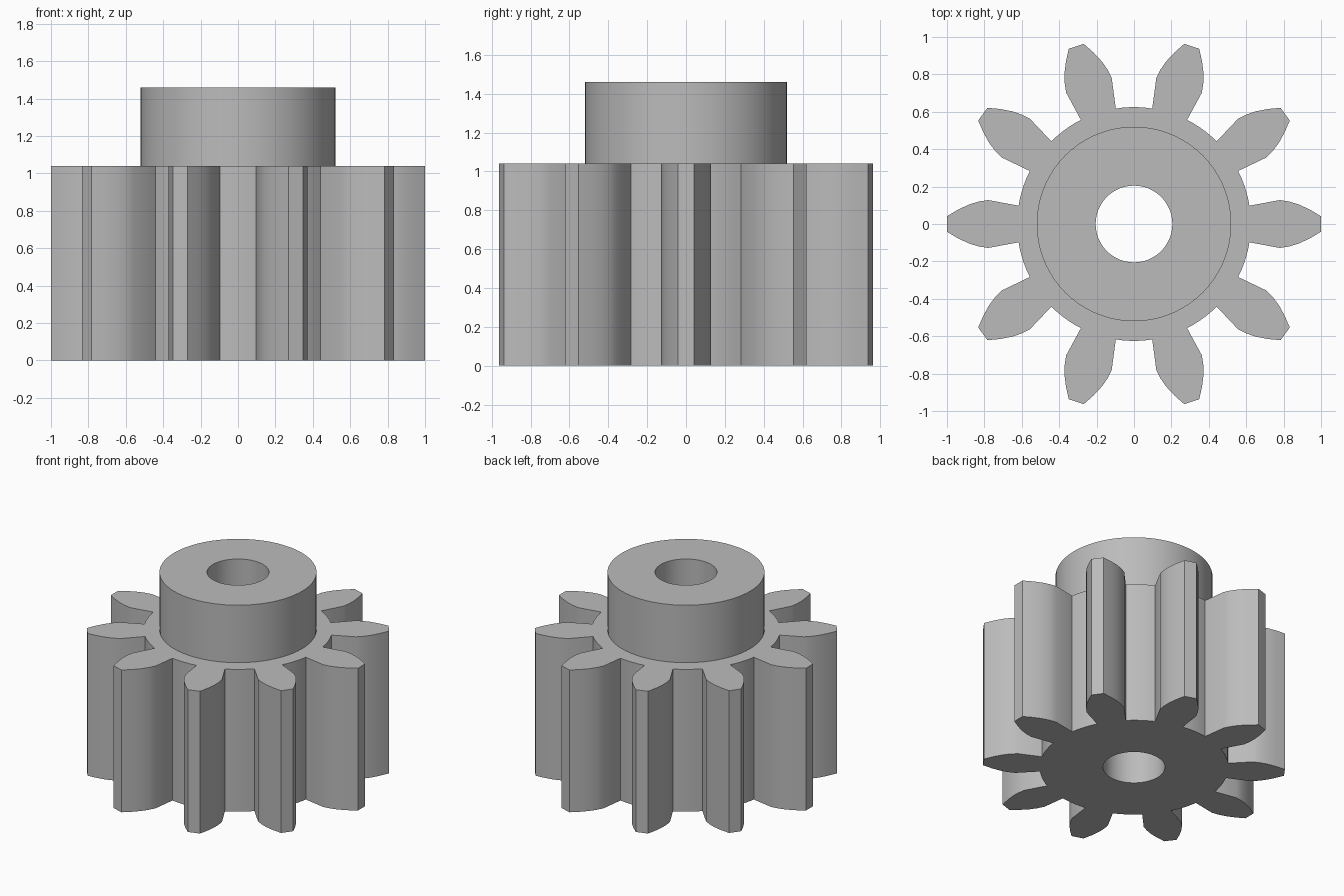
import bpy, bmesh
from math import cos, sin, pi, radians, atan2, hypot

cube = bpy.data.objects.get("Cube")
if cube:
    bpy.data.objects.remove(cube, do_unlink=True)

TEETH = 10
ROOT_R, HUB_R, BORE_R = 0.625, 0.52, 0.205
GEAR_H, TOTAL_H = 1.04, 1.46
# Half of one tooth flank: distance outwards, half width
FLANK = [(0.617, 0.098), (0.78, 0.128), (0.83, 0.12), (0.88, 0.105), (0.94, 0.077), (0.999, 0.042)]


def circle(radius, count=72):
    return [(radius * cos(2 * pi * i / count), radius * sin(2 * pi * i / count)) for i in range(count)]


def gear_outline():
    tooth = [(r, -w) for r, w in FLANK] + [(r, w) for r, w in reversed(FLANK)]
    edge_angle = atan2(FLANK[0][1], FLANK[0][0])
    gap = 2 * pi / TEETH - 2 * edge_angle
    # Root arc between this tooth and the next
    for i in range(1, 5):
        a = edge_angle + gap * i / 5
        tooth.append((ROOT_R * cos(a), ROOT_R * sin(a)))
    points = []
    for t in range(TEETH):
        c, s = cos(2 * pi * t / TEETH), sin(2 * pi * t / TEETH)
        points += [(x * c - y * s, x * s + y * c) for x, y in tooth]
    return points


def add_loop(bm, points, z):
    verts = [bm.verts.new((x, y, z)) for x, y in points]
    edges = [bm.edges.new((verts[i - 1], verts[i])) for i in range(len(verts))]
    return verts, edges


def wall(bm, low, high):
    for i in range(len(low)):
        bm.faces.new((low[i - 1], low[i], high[i], high[i - 1]))


def cap(bm, outer, inner):
    bmesh.ops.triangle_fill(bm, use_beauty=True, edges=outer + inner)


# Toothed body, raised hub and through bore as one closed solid
bm = bmesh.new()
gear, hub, bore = gear_outline(), circle(HUB_R), circle(BORE_R)
gear_low, gear_low_e = add_loop(bm, gear, 0)
gear_high, gear_high_e = add_loop(bm, gear, GEAR_H)
hub_low, hub_low_e = add_loop(bm, hub, GEAR_H)
hub_high, hub_high_e = add_loop(bm, hub, TOTAL_H)
bore_low, bore_low_e = add_loop(bm, bore, 0)
bore_high, bore_high_e = add_loop(bm, bore, TOTAL_H)

cap(bm, gear_low_e, bore_low_e)
cap(bm, gear_high_e, hub_low_e)
cap(bm, hub_high_e, bore_high_e)
wall(bm, gear_low, gear_high)
wall(bm, hub_low, hub_high)
wall(bm, bore_low, bore_high)
bmesh.ops.recalc_face_normals(bm, faces=bm.faces)

mesh = bpy.data.meshes.new("spur_gear")
bm.to_mesh(mesh)
bm.free()
spur_gear = bpy.data.objects.new("spur_gear", mesh)
bpy.context.collection.objects.link(spur_gear)

# Plain grey metal
grey = bpy.data.materials.new("plain_grey")
grey.use_nodes = True
colour = (0.5, 0.5, 0.5, 1)
grey.diffuse_color = colour
grey.node_tree.nodes["Principled BSDF"].inputs["Base Color"].default_value = colour
mesh.materials.append(grey)

# Smooth round surfaces, crisp corners
bpy.ops.object.select_all(action="DESELECT")
spur_gear.select_set(True)
bpy.context.view_layer.objects.active = spur_gear
bpy.ops.object.shade_smooth_by_angle(angle=radians(25))
